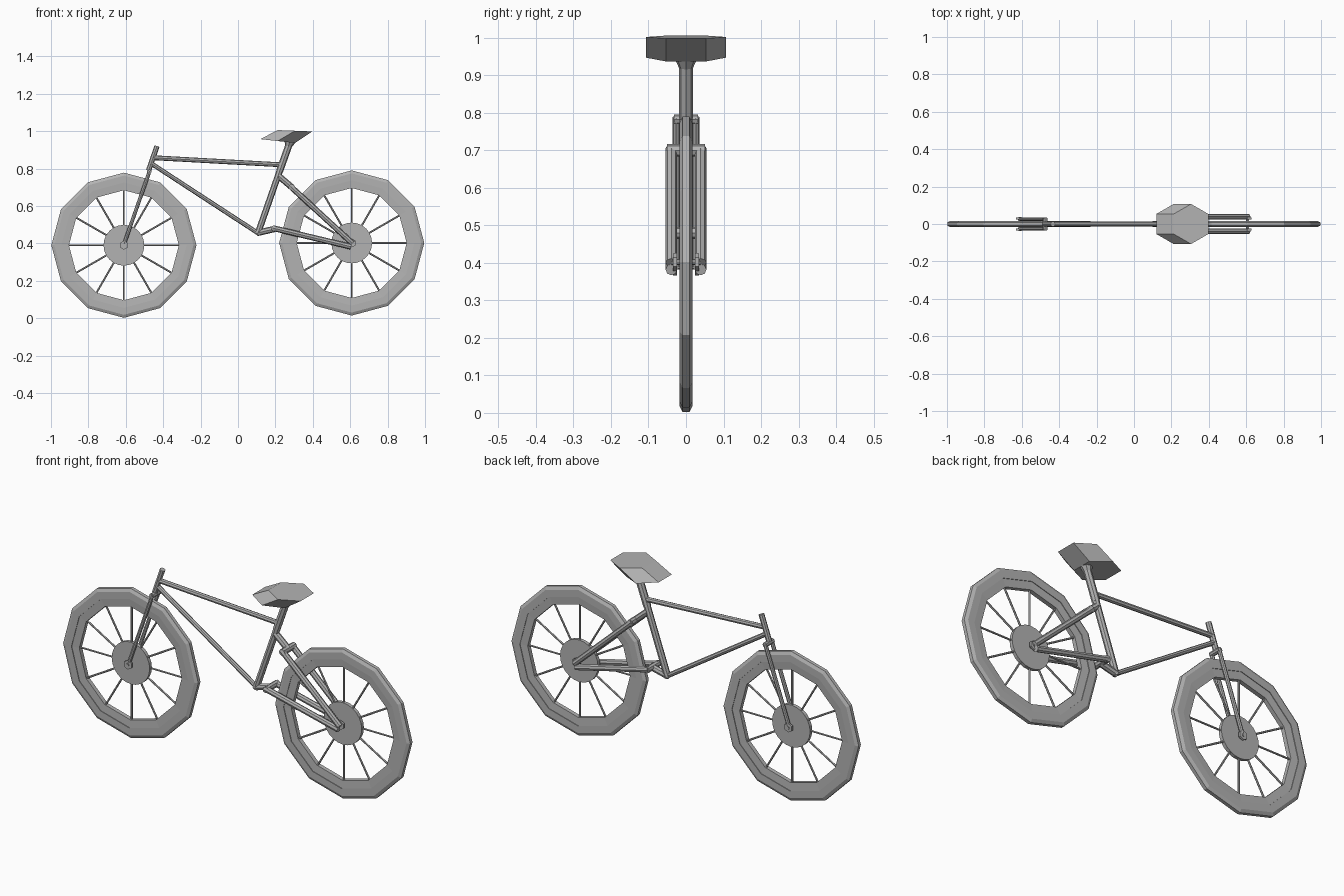
import bpy, bmesh, math
from mathutils import Vector

if "Cube" in bpy.data.objects:
    bpy.data.objects.remove(bpy.data.objects["Cube"])

grey = bpy.data.materials.new("plain_grey")
grey.diffuse_color = (0.45, 0.45, 0.45, 1)
grey.use_nodes = True
grey.node_tree.nodes["Principled BSDF"].inputs["Base Color"].default_value = grey.diffuse_color


def finish(name, bm):
    bmesh.ops.recalc_face_normals(bm, faces=bm.faces)
    me = bpy.data.meshes.new(name)
    bm.to_mesh(me)
    bm.free()
    ob = bpy.data.objects.new(name, me)
    bpy.context.collection.objects.link(ob)
    me.materials.append(grey)
    return ob


def add_tube(bm, a, b, r, sides=8, r2=None):
    a, b = Vector(a), Vector(b)
    d = b - a
    m = d.to_track_quat('Z', 'Y').to_matrix().to_4x4()
    m.translation = (a + b) / 2
    bmesh.ops.create_cone(bm, cap_ends=True, segments=sides, radius1=r,
                          radius2=r if r2 is None else r2, depth=d.length, matrix=m)


def tube(name, a, b, r, sides=8, r2=None):
    bm = bmesh.new()
    add_tube(bm, a, b, r, sides, r2)
    return finish(name, bm)


def ring(name, c, profile, sides=12):
    # closed (radius, y) profile swept round the wheel axis
    bm = bmesh.new()
    loops = []
    for i in range(sides):
        t = 2 * math.pi * i / sides
        loops.append([bm.verts.new((c[0] + r * math.cos(t), y, c[1] + r * math.sin(t)))
                      for r, y in profile])
    n = len(profile)
    for i in range(sides):
        p, q = loops[i], loops[(i + 1) % sides]
        for j in range(n):
            bm.faces.new((p[j], p[(j + 1) % n], q[(j + 1) % n], q[j]))
    return finish(name, bm)


# wheels: tyre, rim, spokes, hub disc, axle with nuts
def wheel(tag, c, axle):
    x, z = c
    ring(tag + "_tyre", c, [(0.335, -0.017), (0.372, -0.017), (0.388, -0.009),
                            (0.388, 0.009), (0.372, 0.017), (0.335, 0.017)])
    ring(tag + "_rim", c, [(0.294, -0.011), (0.337, -0.014), (0.337, 0.014), (0.294, 0.011)])
    bm = bmesh.new()
    for i in range(12):
        t = math.pi * i / 6
        u = Vector((math.cos(t), 0, math.sin(t)))
        o = Vector((x, 0, z))
        add_tube(bm, o + u * 0.09, o + u * 0.30, 0.005, 6)
    finish(tag + "_spokes", bm)
    tube(tag + "_hub", (x, -0.009, z), (x, 0.009, z), 0.109, 24)
    tube(tag + "_axle", (x, -axle, z), (x, axle, z), 0.008)
    for s in (-1, 1):
        tube(tag + "_nut", (x, s * (axle - 0.014), z), (x, s * (axle - 0.004), z), 0.024, 6)


wheel("front_wheel", (-0.61, 0.39), 0.038)
wheel("rear_wheel", (0.608, 0.402), 0.038)

# main frame
tube("head_tube", (-0.433, 0, 0.92), (-0.478, 0, 0.79), 0.014)
tube("top_tube", (-0.455, 0, 0.858), (0.235, 0, 0.82), 0.013)
tube("down_tube", (-0.462, 0, 0.826), (0.107, 0, 0.455), 0.012)
tube("seat_tube", (0.104, 0, 0.447), (0.224, 0, 0.79), 0.017)
tube("seat_post", (0.222, 0, 0.785), (0.272, 0, 0.925), 0.019)
tube("seat_clamp", (0.270, 0, 0.920), (0.277, 0, 0.945), 0.019, 8, 0.030)

# front fork
tube("fork_crown", (-0.475, -0.032, 0.782), (-0.475, 0.032, 0.782), 0.013)
for s in (-1, 1):
    tube("fork_blade", (-0.472, s * 0.026, 0.788), (-0.613, s * 0.026, 0.385), 0.010)

# rear stays with their joining pieces
tube("seat_stay_neck", (0.212, 0, 0.765), (0.29, 0, 0.698), 0.017)
tube("seat_stay_bridge", (0.287, -0.05, 0.70), (0.287, 0.05, 0.70), 0.017)
tube("chain_stay_neck", (0.1, 0, 0.455), (0.195, 0, 0.477), 0.017)
tube("chain_stay_bridge", (0.192, -0.05, 0.48), (0.192, 0.05, 0.48), 0.016)
for s in (-1, 1):
    tube("seat_stay", (0.28, s * 0.039, 0.705), (0.612, s * 0.039, 0.40), 0.0155)
    tube("chain_stay", (0.185, s * 0.039, 0.482), (0.605, s * 0.039, 0.382), 0.0155)

# seat: sheared hexagonal prism
bm = bmesh.new()
rows = []
for cx, cz, slope in ((0.212, 0.947, -0.11), (0.305, 1.002, -0.04)):
    row = []
    for i in range(6):
        t = math.pi / 6 + math.pi * i / 3
        dx = 0.107 * math.cos(t)
        row.append(bm.verts.new((cx + dx, 0.107 * math.sin(t), cz + slope * dx)))
    rows.append(row)
bm.faces.new(rows[0])
bm.faces.new(rows[1])
for i in range(6):
    j = (i + 1) % 6
    bm.faces.new((rows[0][i], rows[0][j], rows[1][j], rows[1][i]))
finish("seat", bm)
